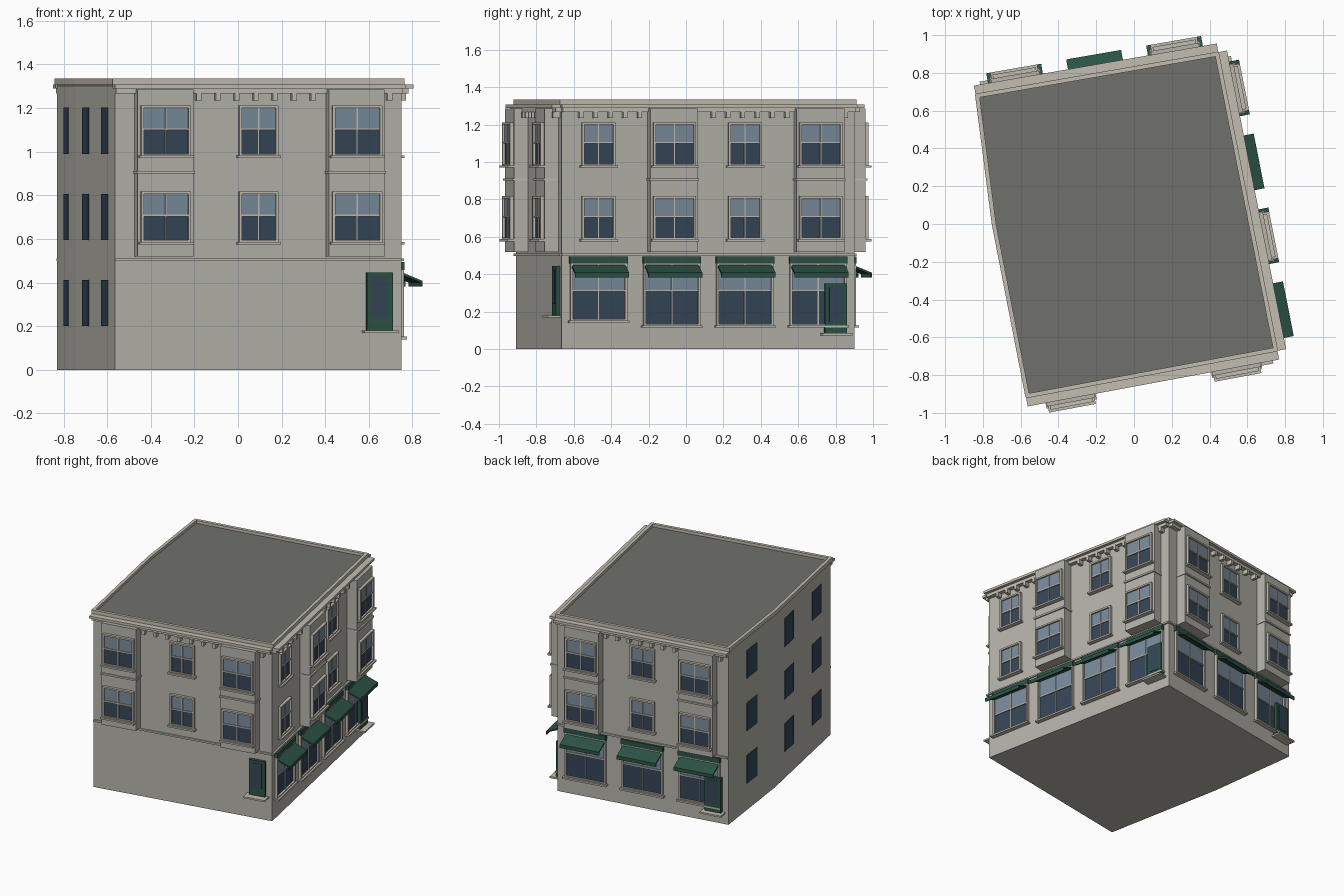
import bpy, bmesh
from mathutils import Vector, Matrix

if "Cube" in bpy.data.objects:
    bpy.data.objects.remove(bpy.data.objects["Cube"])


def material(name, r, g, b):
    m = bpy.data.materials.new(name)
    m.diffuse_color = (r, g, b, 1)
    m.use_nodes = True
    m.node_tree.nodes["Principled BSDF"].inputs["Base Color"].default_value = m.diffuse_color
    return m


WALL = material("stucco", 0.46, 0.45, 0.40)
TRIM = material("pale_trim", 0.55, 0.51, 0.44)
ROOF = material("roof_grey", 0.16, 0.165, 0.145)
DARK = material("dark_glass", 0.035, 0.06, 0.095)
LIGHT = material("light_glass", 0.19, 0.26, 0.33)
GREEN = material("green_paint", 0.025, 0.085, 0.06)

# Footprint, counter-clockwise from front left; the party wall is slightly kinked
FL, FR, BR, BL, KINK = [Vector((x, y, 0)) for x, y in
                        ((-0.565, -0.91), (0.75, -0.665), (0.44, 0.90), (-0.83, 0.68), (-0.742, 0.0))]
parts = {}  # name -> (bmesh, material)


def part(name, mat):
    if name not in parts:
        parts[name] = (bmesh.new(), mat)
    return parts[name][0]


def prism(bm, points, offset):
    """Solid from a planar outline swept along offset."""
    face = bm.faces.new([bm.verts.new(p) for p in points])
    ext = bmesh.ops.extrude_face_region(bm, geom=[face])
    moved = [v for v in ext["geom"] if isinstance(v, bmesh.types.BMVert)]
    bmesh.ops.translate(bm, verts=moved, vec=offset)


class Side:
    """Wall frame: u along the wall, z up, d outward from the wall."""

    def __init__(self, name, a, b):
        self.name, self.length = name, (b - a).length
        t = (b - a).normalized()
        n = Vector((t.y, -t.x, 0))
        self.t = t
        self.m = Matrix((t, -n, Vector((0, 0, 1)))).transposed().to_4x4()
        self.m.translation = a

    def point(self, u, d, z):
        return self.m @ Vector((u, -d, z))

    def box(self, label, mat, u0, u1, z0, z1, d0, d1):
        loc = Matrix.Translation(((u0 + u1) / 2, -(d0 + d1) / 2, (z0 + z1) / 2))
        size = Matrix.Diagonal((u1 - u0, d1 - d0, z1 - z0, 1))
        bmesh.ops.create_cube(part(self.name + "_" + label, mat), size=1, matrix=self.m @ loc @ size)

    def window(self, kind, u, w, z0, z1, split, d):
        """Glazing, frame, glazing bars and sill; w is the glass width."""
        h, f = w / 2, 0.012
        frame, glass = kind + "_frames", kind + "_glass_"
        self.box(glass + "lower", DARK, u - h, u + h, z0, split, d - 0.01, d + 0.006)
        self.box(glass + "upper", LIGHT, u - h, u + h, split, z1, d - 0.01, d + 0.008)
        for s in (-1, 1):
            c = u + s * (h + f / 2)
            self.box(frame, TRIM, c - f / 2, c + f / 2, z0 - f, z1 + f, d - 0.01, d + 0.02)
        self.box(frame, TRIM, u - h, u + h, z1, z1 + f, d - 0.01, d + 0.02)
        self.box(frame, TRIM, u - h, u + h, z0 - f, z0, d - 0.01, d + 0.02)
        self.box(frame, TRIM, u - 0.003, u + 0.003, z0, z1, d, d + 0.013)
        self.box(frame, TRIM, u - h, u + h, split - 0.004, split + 0.004, d, d + 0.014)
        self.box(kind + "_sills", TRIM, u - h - 0.022, u + h + 0.022, z0 - 0.02, z0 - 0.008, d - 0.01, d + 0.033)

    def awning(self, u, w):
        profile = ((0, 0.452), (0.108, 0.408), (0.108, 0.382), (0.1, 0.382), (0.1, 0.4), (0, 0.44))
        prism(part(self.name + "_awnings", GREEN),
              [self.point(u - w / 2, d, z) for d, z in profile], self.t * w)

    def door(self, z0, z1, d):
        u = self.length - 0.105
        self.box("door", GREEN, u - 0.06, u + 0.06, z0, z1, -0.01, d)
        self.box("door_glass", DARK, u - 0.038, u + 0.038, z0 + 0.06, z1 - 0.02, 0, d + 0.003)
        self.box("door_step", TRIM, u - 0.08, u + 0.08, z0 - 0.012, z0, -0.01, 0.07)

    def parapet(self):
        self.box("parapet", TRIM, -0.008, self.length + 0.008, 1.305, 1.335, -0.012, 0.011)

    def facade(self, columns, bays, first, step):
        L = self.length
        centres = [L * (i + 0.5) / columns for i in range(columns)]
        # Upper floors: flat windows and projecting bays
        for i, u in enumerate(centres):
            bay = i in bays
            if bay:
                self.box("bays", WALL, u - 0.13, u + 0.13, 0.52, 1.285, -0.01, 0.075)
                self.box("bay_bands", TRIM, u - 0.135, u + 0.135, 0.9, 0.912, 0, 0.085)
            for z in (0.595, 0.99):
                self.window("upper_window", u, 0.208 if bay else 0.158, z, z + 0.21, z + 0.113,
                            0.075 if bay else 0)
        # String course, stepped cornice and brackets between the bays
        self.box("string_course", TRIM, 0, L, 0.498, 0.51, -0.01, 0.012)
        self.box("cornice", TRIM, 0, L, 1.267, 1.29, -0.01, 0.032)
        self.box("cornice", TRIM, -0.008, L + 0.008, 1.29, 1.308, -0.01, 0.055)
        u = first
        while u < L - 0.02:
            if all(abs(u - centres[i]) > 0.145 for i in bays):
                self.box("brackets", TRIM, u - 0.011, u + 0.011, 1.235, 1.268, -0.01, 0.038)
            u += step
        self.parapet()
        return centres

    def shops(self, centres, raised_first):
        for i, u in enumerate(centres):
            z0 = 0.16 if raised_first and i == 0 else 0.135
            self.window("shop_window", u, 0.285, z0, 0.45, 0.312, 0)
            self.box("sign_bands", GREEN, u - 0.158, u + 0.158, 0.458, 0.495, -0.01, 0.022)
            self.awning(u, 0.295)


# Main block and roof
corners = (FL, FR, BR, BL, KINK)
prism(part("building_body", WALL), corners, Vector((0, 0, 1.3)))
prism(part("roof", ROOF), [c + Vector((0, 0, 1.3)) for c in corners], Vector((0, 0, 0.014)))

# Plain street front with a side door
front = Side("front", FL, FR)
front.facade(3, (0, 2), 0.119, 0.089)
front.door(0.18, 0.445, 0.022)

# Shop fronts on the right and back
right = Side("right", FR, BR)
right.shops(right.facade(4, (1, 3), 0.10, 0.0802), True)
right.door(0.085, 0.35, 0.03)
back = Side("back", BR, BL)
back.shops(back.facade(3, (0, 2), 0.119, 0.086), False)
back.door(0.09, 0.35, 0.03)

# Kinked party wall with unframed windows
for name, a, b, columns in (("left_rear", BL, KINK, 1), ("left_front", KINK, FL, 2)):
    side = Side(name, a, b)
    side.parapet()
    for i in range(columns):
        u = side.length * (i + 0.5) / columns
        for z in (0.2, 0.595, 0.99):
            side.box("windows", DARK, u - 0.075, u + 0.075, z, z + 0.212, -0.01, 0.004)

# Turn every collected part into an object
for name, (bm, mat) in parts.items():
    bmesh.ops.recalc_face_normals(bm, faces=bm.faces)
    mesh = bpy.data.meshes.new(name)
    bm.to_mesh(mesh)
    bm.free()
    mesh.materials.append(mat)
    bpy.context.collection.objects.link(bpy.data.objects.new(name, mesh))
